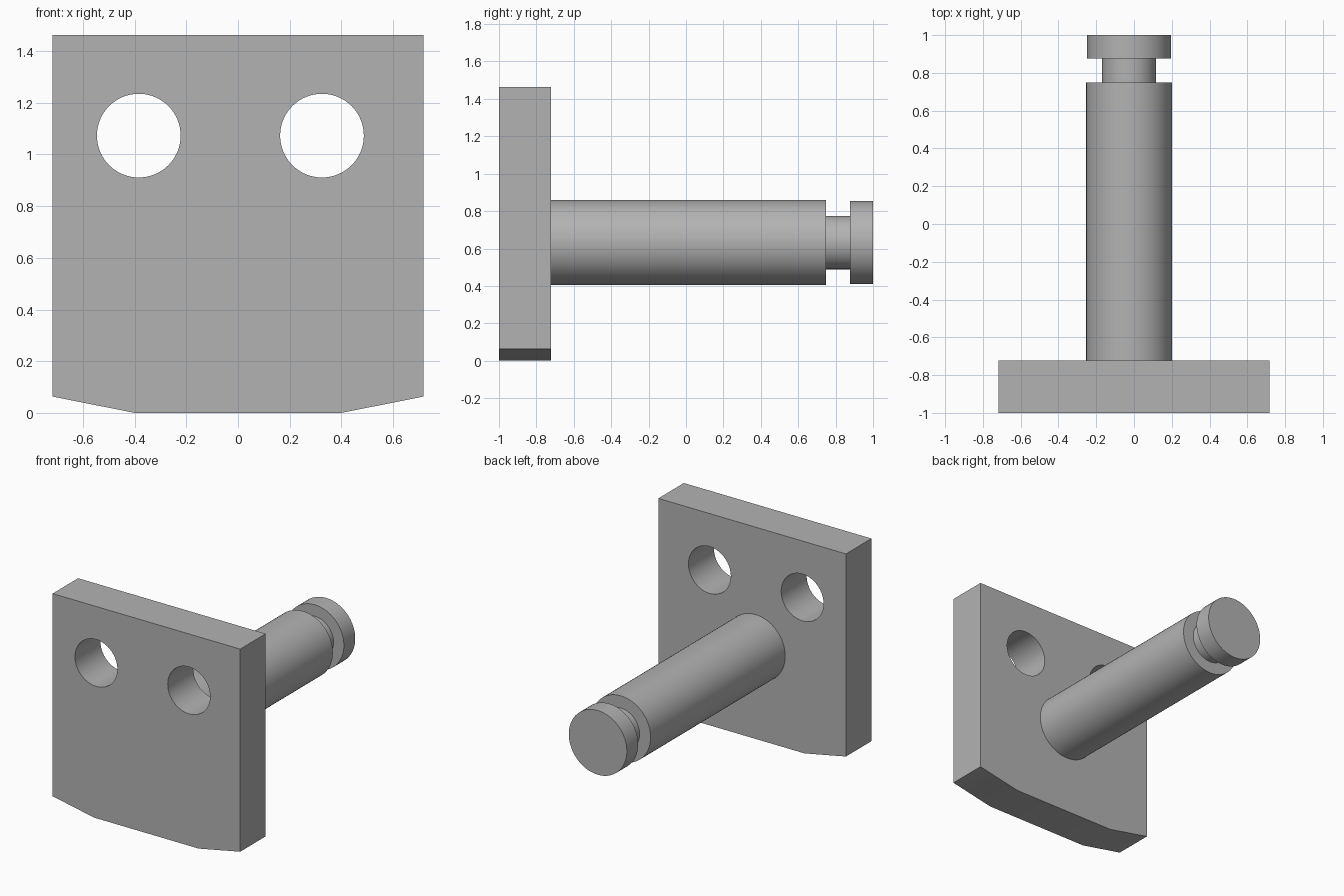
import bpy
import bmesh
from math import radians
from mathutils import Matrix, Vector

cube = bpy.data.objects.get("Cube")
if cube:
    bpy.data.objects.remove(cube, do_unlink=True)

# Single plain grey metal
GREY = (0.45, 0.45, 0.45, 1)
metal = bpy.data.materials.new("grey_metal")
metal.use_nodes = True
metal.diffuse_color = GREY
metal.node_tree.nodes["Principled BSDF"].inputs["Base Color"].default_value = GREY

BACK, FRONT = -0.722, -1.0


def add_object(name, bm):
    bmesh.ops.recalc_face_normals(bm, faces=bm.faces)
    mesh = bpy.data.meshes.new(name)
    bm.to_mesh(mesh)
    bm.free()
    mesh.materials.append(metal)
    obj = bpy.data.objects.new(name, mesh)
    bpy.context.collection.objects.link(obj)
    return obj


def activate(obj):
    bpy.ops.object.select_all(action="DESELECT")
    obj.select_set(True)
    bpy.context.view_layer.objects.active = obj


# Mounting plate: half outline mirrored across x, extruded backwards
half = [(0.4, 0), (0.717, 0.063), (0.717, 1.463)]
outline = half + [(-x, z) for x, z in reversed(half)]
bm = bmesh.new()
face = bm.faces.new([bm.verts.new((x, FRONT, z)) for x, z in outline])
extruded = bmesh.ops.extrude_face_region(bm, geom=[face])["geom"]
bmesh.ops.translate(bm, vec=(0, BACK - FRONT, 0),
                    verts=[v for v in extruded if isinstance(v, bmesh.types.BMVert)])
plate = add_object("mounting_plate", bm)

# Two bolt holes through the plate
for side, x in (("right", -0.384), ("left", 0.325)):
    bm = bmesh.new()
    turn = Matrix.Translation((x, -0.86, 1.073)) @ Matrix.Rotation(radians(90), 4, "X")
    bmesh.ops.create_cone(bm, cap_ends=True, segments=64, radius1=0.162,
                          radius2=0.162, depth=0.6, matrix=turn)
    cutter = add_object(side + "_hole_cutter", bm)
    cutter.hide_render = True
    cut = plate.modifiers.new(side + "_bolt_hole", "BOOLEAN")
    cut.operation = "DIFFERENCE"
    cut.solver = "EXACT"
    cut.object = cutter
    activate(plate)
    bpy.ops.object.modifier_apply(modifier=cut.name)
    bpy.data.objects.remove(cutter, do_unlink=True)

# Grooved pin: stepped (radius, y) profile spun around its axis
profile = [(0, BACK), (0.227, BACK), (0.227, 0.748), (0.143, 0.748),
           (0.143, 0.876), (0.222, 0.876), (0.222, 1), (0, 1)]
axis = Vector((-0.026, 0, 0.632))
bm = bmesh.new()
verts = [bm.verts.new(axis + Vector((r, y, 0))) for r, y in profile]
edges = [bm.edges.new(pair) for pair in zip(verts, verts[1:])]
bmesh.ops.spin(bm, geom=verts + edges, cent=axis, axis=(0, 1, 0),
               angle=radians(360), steps=64)
bmesh.ops.remove_doubles(bm, verts=bm.verts, dist=0.0001)
pin = add_object("grooved_pin", bm)

for obj in (plate, pin):
    activate(obj)
    bpy.ops.object.shade_smooth_by_angle(angle=radians(30))
